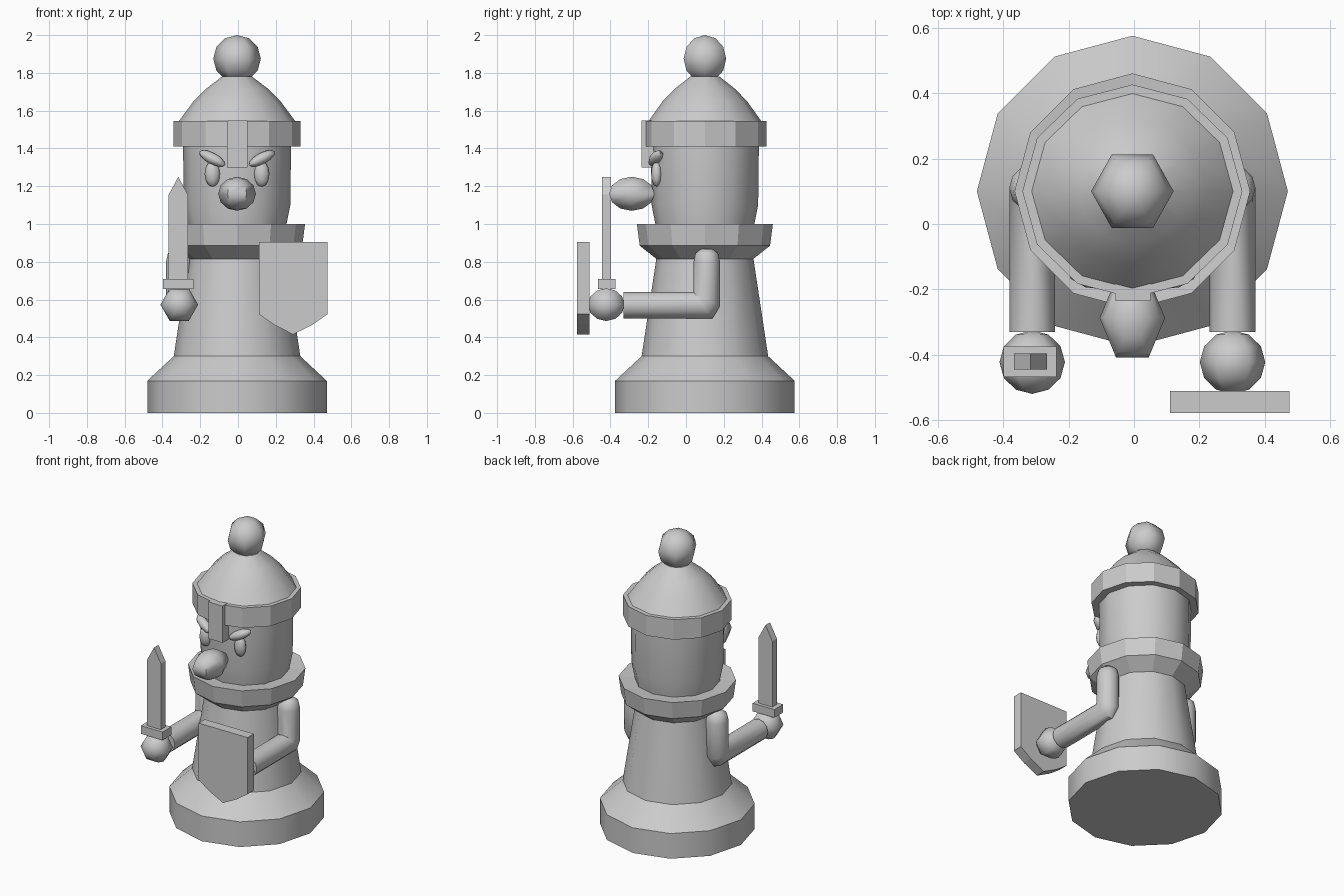
import bpy, bmesh
from math import sin, cos, pi, radians
from mathutils import Matrix, Vector

if "Cube" in bpy.data.objects:
    bpy.data.objects.remove(bpy.data.objects["Cube"])

CX, CY = -0.005, 0.10   # axis of the body


def finish(bm, name, smooth=None):
    """Turn a bmesh into an object; smooth = angle limit in degrees."""
    bmesh.ops.remove_doubles(bm, verts=bm.verts, dist=1e-5)
    bmesh.ops.recalc_face_normals(bm, faces=bm.faces)
    me = bpy.data.meshes.new(name)
    bm.to_mesh(me)
    bm.free()
    ob = bpy.data.objects.new(name, me)
    bpy.context.collection.objects.link(ob)
    if smooth:
        me.shade_smooth()
        me.set_sharp_from_angle(angle=radians(smooth))
    return ob


def loft(name, rings, smooth=None):
    """Skin a list of point rings and cap both ends."""
    bm = bmesh.new()
    vs = [[bm.verts.new(p) for p in ring] for ring in rings]
    n = len(vs[0])
    for a, b in zip(vs, vs[1:]):
        for i in range(n):
            j = (i + 1) % n
            bm.faces.new((a[i], a[j], b[j], b[i]))
    bm.faces.new(vs[0][::-1])
    bm.faces.new(vs[-1])
    return finish(bm, name, smooth)


def lathe(name, profile, sides=12, smooth=None, sy=1.0):
    return loft(name, [[(CX + r * cos(2 * pi * i / sides), CY + sy * r * sin(2 * pi * i / sides), z)
                        for i in range(sides)] for r, z in profile], smooth)


def ball(name, loc, scale, sides=6, rows=6, rot=Matrix(), smooth=62):
    """Low-poly ball about local z, with a corner on +x."""
    m = Matrix.Translation(loc) @ rot @ Matrix.Diagonal((*scale, 1))
    rings = []
    for k in range(rows + 1):
        t = pi * k / rows
        r, z = max(sin(t), 1e-7), -cos(t)
        rings.append([m @ Vector((r * cos(2 * pi * i / sides), r * sin(2 * pi * i / sides), z))
                      for i in range(sides)])
    return loft(name, rings, smooth)


def box(name, x0, x1, y0, y1, z0, z1):
    return plate(name, [(x0, z0), (x1, z0), (x1, z1), (x0, z1)], y0, y1)


def plate(name, outline, y0, y1):
    """Extrude an x-z outline along y."""
    return loft(name, [[(x, y, z) for x, z in outline] for y in (y0, y1)])


# Skirted body and collar
lathe("body", [(0.475, 0), (0.475, 0.17), (0.335, 0.30), (0.255, 0.83)], smooth=35)
lathe("collar", [(0.25, 0.81), (0.345, 0.885), (0.36, 1.0), (0.25, 0.99)])

# Head and hat
lathe("head", [(0.255, 0.95), (0.262, 1.0), (0.282, 1.10), (0.286, 1.43)], smooth=35)
lathe("hat_band", [(0.27, 1.41), (0.336, 1.41), (0.336, 1.545), (0.305, 1.545)], sy=0.97)
lathe("hat", [(0.315, 1.535), (0.23, 1.65), (0.165, 1.715), (0.08, 1.78)], smooth=35, sy=0.97)
ball("hat_bobble", (CX, CY, 1.875), (0.126, 0.13, 0.125))
box("nose_guard", -0.057, 0.05, -0.235, -0.17, 1.30, 1.548)

# Face
ball("nose", (CX, -0.287, 1.16), (0.10, 0.139, 0.09))
for s, side in ((-1, "right"), (1, "left")):
    ball(side + "_eye", (CX + s * 0.13, -0.155, 1.265), (0.042, 0.03, 0.068), 8, 6)
    tilt = Matrix.Rotation(s * radians(18), 4, 'Z') @ Matrix.Rotation(-s * radians(26), 4, 'Y')
    ball(side + "_brow", (CX + s * 0.132, -0.16, 1.347), (0.08, 0.035, 0.03), 8, 6, tilt)

# Bent arms and hands: each ring is (x radius, centre y, z, cross vector y, z)
ARM = [(0.03, 0.11, 0.868, 0.03, 0), (0.06, 0.11, 0.845, 0.06, 0), (0.07, 0.11, 0.80, 0.07, 0),
       (0.07, 0.11, 0.60, 0.07, -0.035), (0.07, 0.09, 0.57, 0.05, -0.07),
       (0.07, -0.33, 0.57, 0, -0.07)]
quarter = Matrix.Rotation(pi / 2, 4, 'X')
for s, side in ((-1, "right"), (1, "left")):
    x = CX + s * 0.306
    loft(side + "_arm", [[(x + r * cos(a), y + vy * sin(a), z + vz * sin(a))
                          for a in (pi * i / 6 for i in range(12))]
                         for r, y, z, vy, vz in ARM], smooth=40)
    ball(side + "_hand", (x, -0.422, 0.573), (0.10, 0.10, 0.097), rot=quarter)

# Sword
box("sword_guard", -0.398, -0.236, -0.467, -0.374, 0.655, 0.71)
plate("sword_blade", [(-0.367, 0.60), (-0.265, 0.60), (-0.265, 1.155), (-0.316, 1.25),
                      (-0.367, 1.155)], -0.444, -0.396)

# Shield
plate("shield", [(0.11, 0.905), (0.11, 0.523), (0.19, 0.467), (0.292, 0.415),
                 (0.395, 0.467), (0.475, 0.523), (0.475, 0.905)], -0.577, -0.51)
